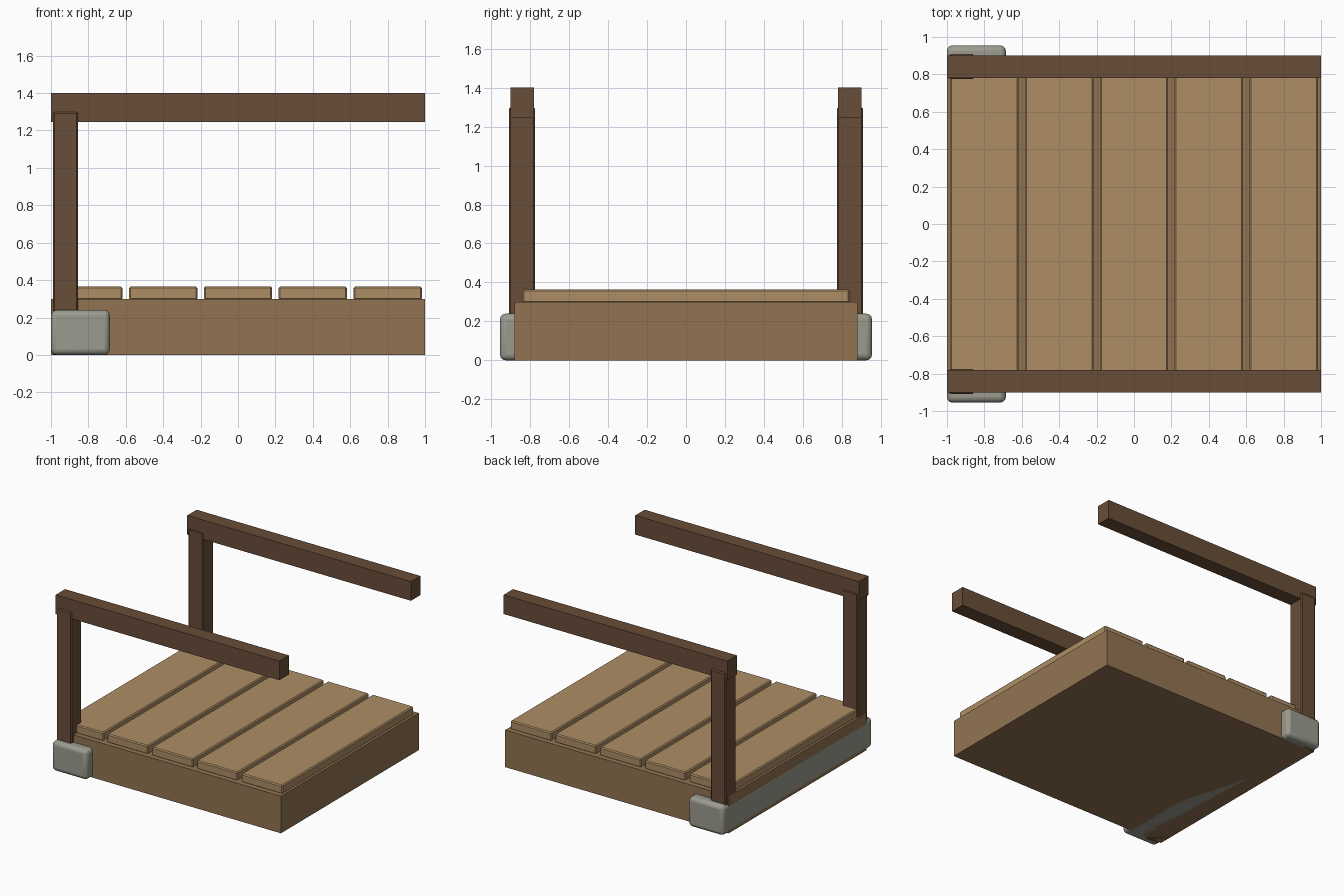
import bpy

if "Cube" in bpy.data.objects:
    bpy.data.objects.remove(bpy.data.objects["Cube"])


def material(name, color):
    m = bpy.data.materials.new(name)
    m.diffuse_color = (*color, 1)
    m.use_nodes = True
    m.node_tree.nodes["Principled BSDF"].inputs["Base Color"].default_value = m.diffuse_color
    return m


deck_wood = material("deck_wood", (0.29, 0.175, 0.085))
plank_wood = material("plank_wood", (0.42, 0.27, 0.13))
dark_wood = material("dark_wood", (0.14, 0.075, 0.04))
stone = material("stone", (0.33, 0.33, 0.28))


def box(name, x, y, z, mat, bevel=0, segments=1):
    """Box from (min, max) ranges, with optional bevelled edges."""
    bpy.ops.mesh.primitive_cube_add(size=1)
    ob = bpy.context.object
    ob.name = name
    ob.location = [(r[0] + r[1]) / 2 for r in (x, y, z)]
    ob.scale = [r[1] - r[0] for r in (x, y, z)]
    bpy.ops.object.transform_apply(location=False, rotation=False, scale=True)
    ob.data.materials.append(mat)
    if bevel:
        mod = ob.modifiers.new("bevel", "BEVEL")
        mod.width = bevel
        mod.segments = segments
        if segments > 1:
            bpy.ops.object.shade_smooth_by_angle()
    return ob


# Solid deck body
box("deck_base", (-0.999, 1), (-0.88, 0.88), (0, 0.3), deck_wood)

# Deck planks
for i in range(5):
    cx = -0.8 + 0.4 * i
    box(f"plank_{i + 1}", (cx - 0.183, cx + 0.183), (-0.84, 0.84),
        (0.295, 0.365), plank_wood, 0.008)

# Rounded stone footing running across the deck's end
box("stone_footing", (-1, -0.685), (-0.955, 0.955), (0, 0.24), stone, 0.03, 3)

# Posts and handrails on both sides
for side, s in (("front", -1), ("back", 1)):
    box(f"{side}_post", (-0.99, -0.855), sorted((s * 0.775, s * 0.908)),
        (0, 1.3), dark_wood, 0.008)
    box(f"{side}_rail", (-1, 1), sorted((s * 0.78, s * 0.9)),
        (1.245, 1.4), dark_wood)
